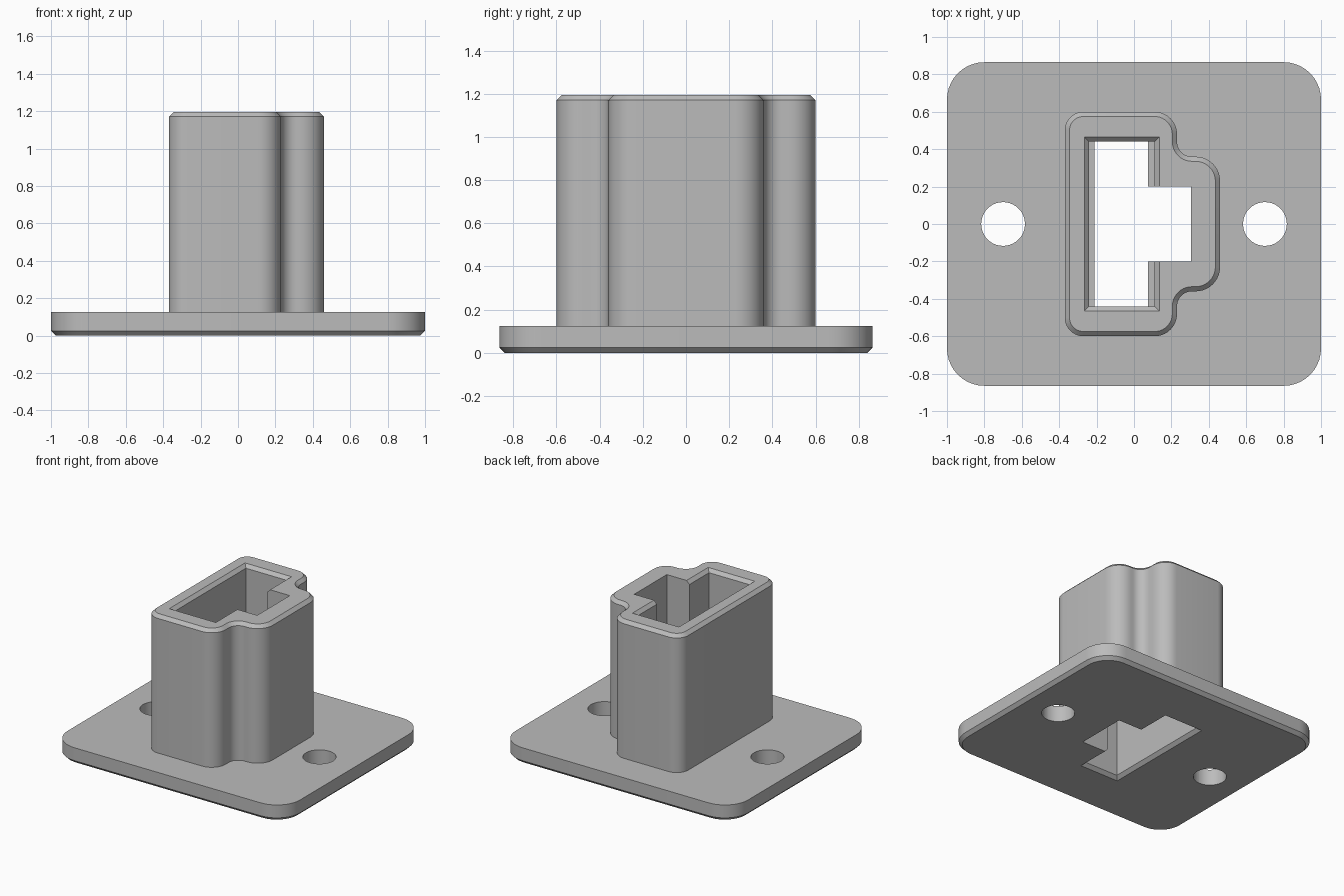
import bpy, bmesh, math
from mathutils import Vector

cube = bpy.data.objects.get("Cube")
if cube:
    bpy.data.objects.remove(cube, do_unlink=True)

grey = bpy.data.materials.new("matte grey")
grey.use_nodes = True
grey.diffuse_color = (0.5, 0.5, 0.5, 1)
grey.node_tree.nodes["Principled BSDF"].inputs["Base Color"].default_value = (0.5, 0.5, 0.5, 1)


def outline(corners, inset, steps=10):
    """Counter-clockwise (x, y, radius) corners, moved inward and rounded."""
    ring, n = [], len(corners)
    for i, (x, y, r) in enumerate(corners):
        p = Vector((x, y))
        a = (p - Vector(corners[i - 1][:2])).normalized()
        b = (Vector(corners[(i + 1) % n][:2]) - p).normalized()
        turn = a.x * b.y - a.y * b.x
        p += (b - a) * inset * turn
        if r == 0:
            ring.append(p)
            continue
        rad = r - inset * turn
        centre = p + (b - a) * rad
        for k in range(steps + 1):
            t = k / steps * math.pi / 2
            ring.append(centre - b * rad * math.cos(t) + a * rad * math.sin(t))
    return ring


def loft(name, corners, levels):
    """Closed solid through (height, inset) levels of one outline."""
    bm = bmesh.new()
    rings = [[bm.verts.new((p.x, p.y, z)) for p in outline(corners, d)] for z, d in levels]
    for low, high in zip(rings, rings[1:]):
        for i in range(len(low)):
            bm.faces.new((low[i - 1], low[i], high[i], high[i - 1]))
    bm.faces.new(rings[0][::-1])
    bm.faces.new(rings[-1])
    bmesh.ops.recalc_face_normals(bm, faces=bm.faces)
    mesh = bpy.data.meshes.new(name)
    bm.to_mesh(mesh)
    bm.free()
    mesh.materials.append(grey)
    obj = bpy.data.objects.new(name, mesh)
    bpy.context.collection.objects.link(obj)
    return obj


def rect(x0, x1, y, r=0):
    return [(x0, -y, r), (x1, -y, r), (x1, y, r), (x0, y, r)]


def combine(target, other, operation):
    mod = target.modifiers.new(operation.lower(), "BOOLEAN")
    mod.operation, mod.solver, mod.object = operation, "EXACT", other
    bpy.context.view_layer.objects.active = target
    bpy.ops.object.modifier_apply(modifier=mod.name)
    bpy.data.objects.remove(other, do_unlink=True)


# Base plate with a chamfered underside
body = loft("flanged_socket", rect(-1, 1, 0.865, 0.2), [(0, 0.025), (0.025, 0), (0.125, 0)])

# Tower with a rounded rib on its +x side
half = [(0.46, 0.36, 0.13), (0.23, 0.36, 0.08), (0.23, 0.6, 0.12), (-0.37, 0.6, 0.1)]
tower_corners = half + [(x, -y, r) for x, y, r in reversed(half)]
combine(body, loft("tower", tower_corners, [(0.06, 0), (1.17, 0), (1.195, 0.025)]), "UNION")

# Stepped shaft, chamfered at both mouths
upper = loft("upper_shaft", rect(-0.24, 0.11, 0.44), [(0.6, 0), (1.17, 0), (1.22, -0.05)])
lower = loft("lower_shaft", rect(-0.21, 0.075, 0.44), [(-0.025, -0.05), (0.025, 0), (0.7, 0)])
notch = loft("notch_cut", rect(-0.05, 0.305, 0.2), [(-0.1, 0), (1.3, 0)])
for cutter in (upper, lower, notch):
    combine(body, cutter, "DIFFERENCE")

# Screw holes
for x in (-0.7, 0.7):
    hole = loft("screw_hole", rect(x - 0.117, x + 0.117, 0.117, 0.1169), [(-0.1, 0), (0.3, 0)])
    combine(body, hole, "DIFFERENCE")

bpy.ops.object.select_all(action="DESELECT")
body.select_set(True)
bpy.context.view_layer.objects.active = body
bpy.ops.object.shade_smooth_by_angle(angle=math.radians(30))
